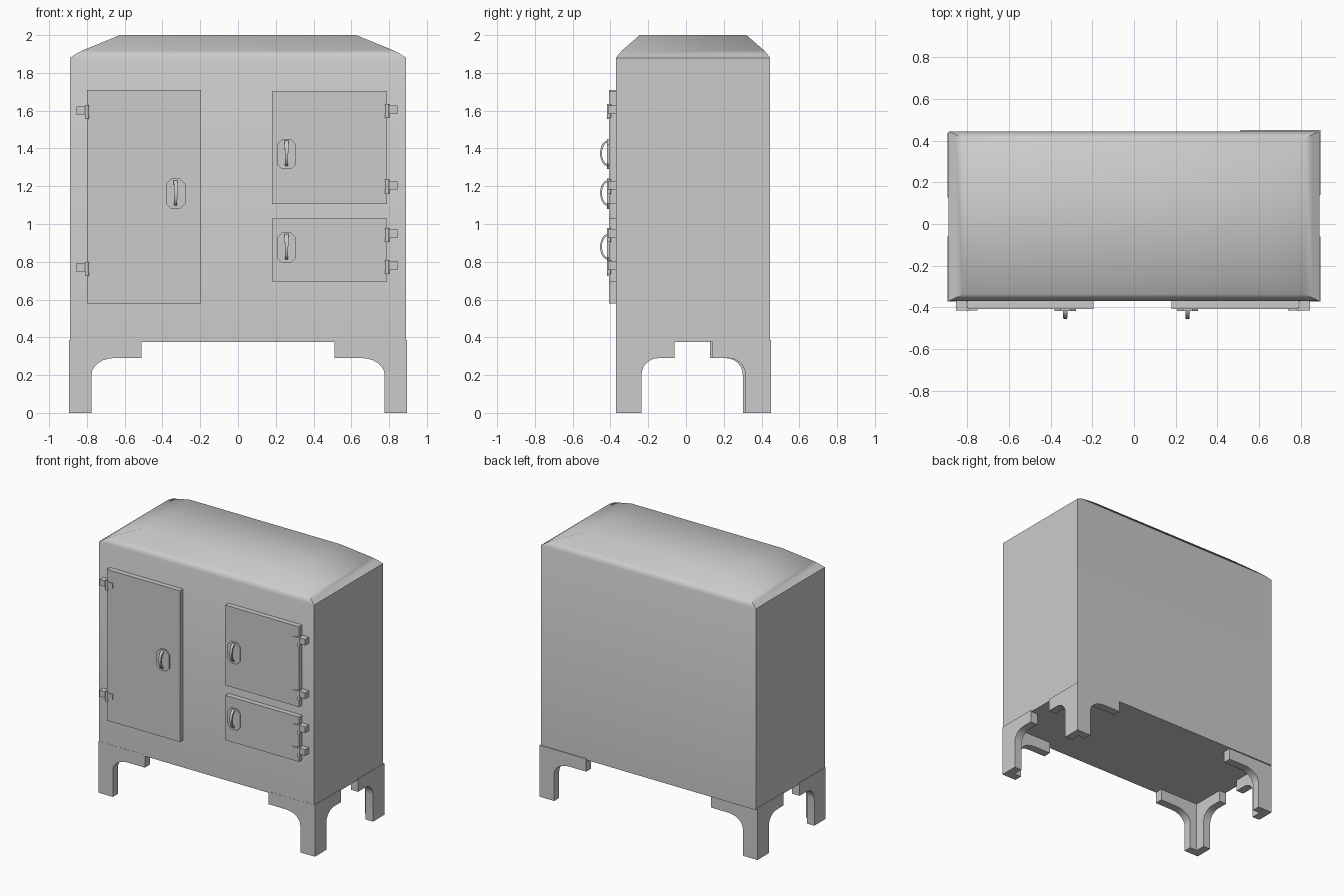
import bpy, bmesh, math
from mathutils import Vector

if "Cube" in bpy.data.objects:
    bpy.data.objects.remove(bpy.data.objects["Cube"])

FRONT = -0.37      # y of the cabinet front
DOOR_FACE = -0.408  # y of the door fronts


def finish(bm, name, smooth=None):
    bmesh.ops.recalc_face_normals(bm, faces=bm.faces)
    me = bpy.data.meshes.new(name)
    bm.to_mesh(me)
    bm.free()
    ob = bpy.data.objects.new(name, me)
    bpy.context.collection.objects.link(ob)
    if smooth:
        bpy.ops.object.select_all(action='DESELECT')
        ob.select_set(True)
        bpy.context.view_layer.objects.active = ob
        bpy.ops.object.shade_smooth_by_angle(angle=math.radians(smooth))
    return ob


def add_loft(bm, rings, closed=False):
    """Skin equal-length rings of points, capped at both ends."""
    vs = [[bm.verts.new(p) for p in r] for r in rings]
    n = len(vs[0])
    for a, b in zip(vs, vs[1:]):
        for i in range(n):
            j = (i + 1) % n
            bm.faces.new((a[i], a[j], b[j], b[i]))
    bm.faces.new(vs[0])
    bm.faces.new(vs[-1])


def add_box(bm, x0, x1, y0, y1, z0, z1):
    add_loft(bm, [[(x0, y0, z), (x1, y0, z), (x1, y1, z), (x0, y1, z)] for z in (z0, z1)])


# cabinet with softly curved, mitred hip top
bm = bmesh.new()
rings = []
for t, z in ((0, 0.375), (0, 1.88), (0.13, 1.902), (0.26, 1.92), (1, 2.0)):
    x, y0, y1 = 0.89 - 0.265 * t, FRONT + 0.125 * t, 0.445 - 0.125 * t
    rings.append([(-x, y0, z), (x, y0, z), (x, y1, z), (-x, y1, z)])
add_loft(bm, rings)
finish(bm, "cabinet_body", 50)


# L-shaped corner legs: one arched bracket profile along each side
def bracket(width, arm, step, radius):
    pts = [(0, 0), (0, 0.385), (arm, 0.385), (arm, 0.29)]
    for i in range(7):
        a = math.pi / 2 * i / 6
        pts.append((width + radius * (1 - math.sin(a)), 0.2 + 0.09 * math.cos(a)))
    pts.append((width, 0))
    return pts


def leg(name, sx, cy, sy):
    bm = bmesh.new()
    cx, thick = sx * 0.896, 0.06
    px = bracket(0.12, 0.385, 0.29, 0.12)
    py = bracket(0.135, 0.31, 0.29, 0.09)
    add_loft(bm, [[(cx - sx * u, cy - sy * d, z) for u, z in px] for d in (0, thick)])
    add_loft(bm, [[(cx - sx * d, cy - sy * u, z) for u, z in py] for d in (0, thick)])
    finish(bm, name, 35)


leg("front_leg_left", -1, FRONT - 0.001, -1)
leg("front_leg_right", 1, FRONT - 0.001, -1)
leg("back_leg_left", -1, 0.436, 1)
leg("back_leg_right", 1, 0.45, 1)


# handle: octagonal back plate with a tapered bowed grip
def handle(name, x, z):
    bm = bmesh.new()
    w, h, c = 0.051, 0.08, 0.028
    octagon = [(w, h - c), (w - c, h), (c - w, h), (-w, h - c),
               (-w, c - h), (c - w, -h), (w - c, -h), (w, c - h)]
    add_loft(bm, [[(x + u, y, z + v) for u, v in octagon]
                  for y in (DOOR_FACE + 0.002, DOOR_FACE - 0.009)])
    rings = []
    for i in range(13):
        a = math.pi * i / 12
        half = 0.007 + 0.004 * i / 12
        ring = []
        for s, r in ((-1, 0), (1, 0), (1, 1), (-1, 1)):
            rz, ry = (0.068, 0.041) if r else (0.056, 0.031)
            ring.append((x + s * half, DOOR_FACE - 0.006 - ry * math.sin(a),
                         z + 0.004 - rz * math.cos(a)))
        rings.append(ring)
    add_loft(bm, rings)
    finish(bm, name, 35)


# hinge: frame tab, knuckle barrel and strap on the door edge
def hinge(name, edge, side, z):
    bm = bmesh.new()
    xs = sorted((edge + side * 0.004, edge + side * 0.055))
    add_box(bm, xs[0], xs[1], -0.414, FRONT + 0.004, z - 0.023, z + 0.023)
    xs = sorted((edge - side * 0.05, edge + side * 0.01))
    add_box(bm, xs[0], xs[1], -0.414, -0.404, z - 0.02, z + 0.02)
    ring = [(edge + 0.011 * math.cos(a), -0.408 + 0.011 * math.sin(a))
            for a in (math.tau * i / 12 for i in range(12))]
    add_loft(bm, [[(x, y, zz) for x, y in ring] for zz in (z - 0.045, z + 0.03)])
    finish(bm, name, 35)


# doors: name, x range, z range, hinge side, hinge heights, handle position
doors = [
    ("tall_door", -0.80, -0.195, 0.58, 1.71, -1, (1.60, 0.77), (-0.33, 1.16)),
    ("upper_door", 0.18, 0.79, 1.105, 1.705, 1, (1.605, 1.205), (0.257, 1.37)),
    ("lower_door", 0.18, 0.79, 0.695, 1.03, 1, (0.95, 0.78), (0.257, 0.875)),
]
for name, x0, x1, z0, z1, side, hinges, grip in doors:
    bm = bmesh.new()
    add_box(bm, x0, x1, DOOR_FACE, FRONT + 0.005, z0, z1)
    finish(bm, name)
    for i, hz in enumerate(hinges):
        hinge(f"{name}_hinge_{i + 1}", x1 if side > 0 else x0, side, hz)
    handle(f"{name}_handle", *grip)
